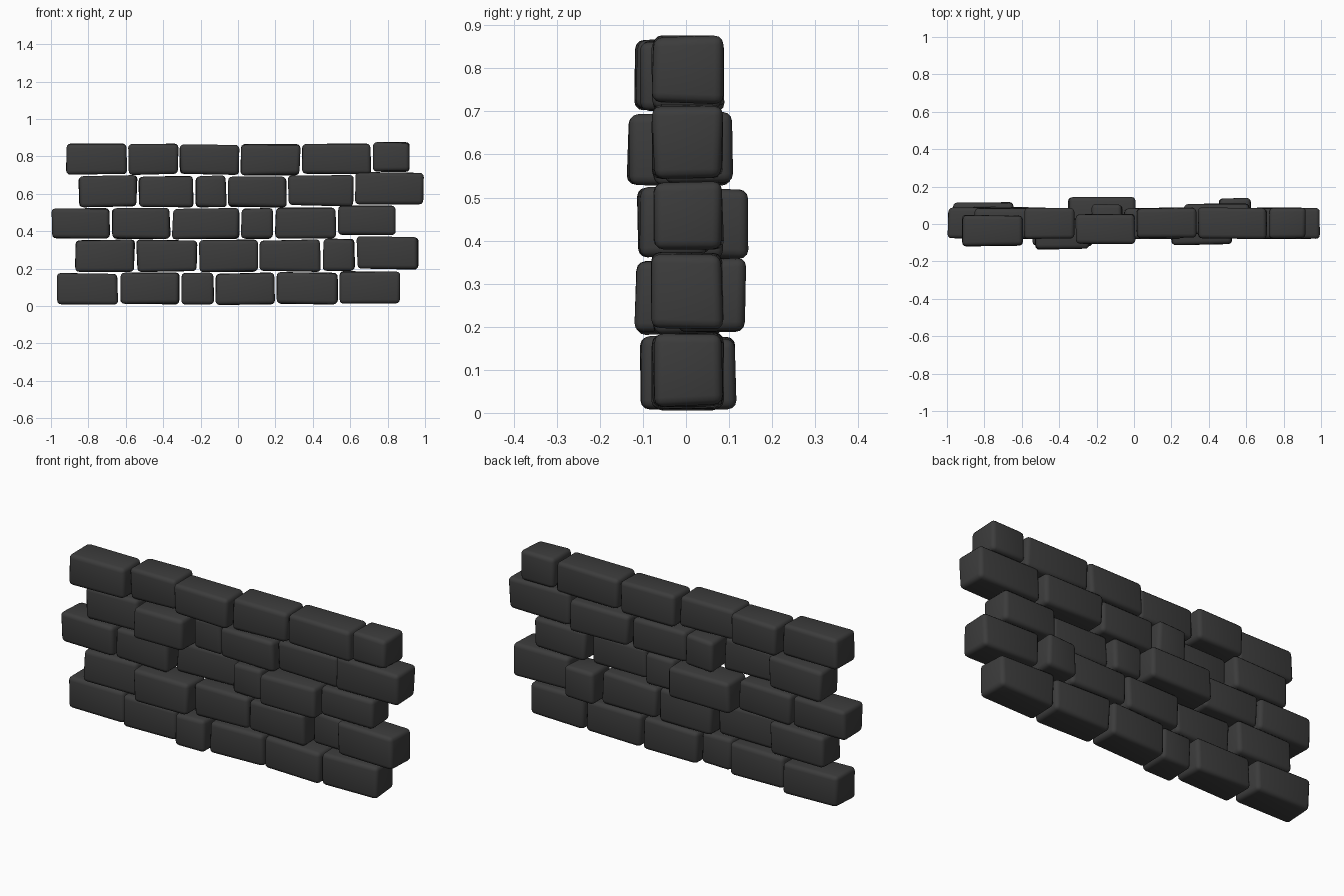
import bpy, bmesh, random
from mathutils import Vector

if "Cube" in bpy.data.objects:
    bpy.data.objects.remove(bpy.data.objects["Cube"])

random.seed(4)

mat = bpy.data.materials.new("dark_stone")
mat.diffuse_color = (0.045, 0.045, 0.045, 1)
mat.use_nodes = True
mat.node_tree.nodes["Principled BSDF"].inputs["Base Color"].default_value = mat.diffuse_color

# Courses from the ground up: brick x spans run between joints
COURSES = [
    [-0.97, -0.635, -0.305, -0.123, 0.205, 0.54, 0.872],
    [-0.875, -0.545, -0.21, 0.112, 0.45, 0.632, 0.97],
    [-1.0, -0.677, -0.355, 0.012, 0.195, 0.533, 0.85],
    [-0.855, -0.533, -0.23, -0.055, 0.265, 0.625, 0.997],
    [-0.922, -0.588, -0.313, 0.012, 0.34, 0.717, 0.925],
]
# Height of each course at its left bricks and at its right end brick
HEIGHTS = [
    ((0.005, 0.178), (0.012, 0.188)),
    ((0.182, 0.355), (0.195, 0.373)),
    ((0.356, 0.525), (0.375, 0.541)),
    ((0.528, 0.698), (0.543, 0.717)),
    ((0.700, 0.868), (0.715, 0.878)),
]
# Bricks pushed in or out of the wall: (course, brick) -> y shift
SHIFT = {
    (0, 0): 0.03, (0, 2): -0.03,
    (1, 0): 0.01, (1, 1): -0.04, (1, 4): 0.055,
    (2, 2): 0.055, (2, 4): -0.033,
    (3, 1): -0.058, (3, 2): 0.02, (3, 4): 0.025,
    (4, 0): -0.04, (4, 2): -0.03,
}


def brick(name, x0, x1, y0, y1, z0, z1):
    """Rounded stone block with slightly irregular corners."""
    bm = bmesh.new()
    bmesh.ops.create_cube(bm, size=1)
    size = Vector((x1 - x0, y1 - y0, z1 - z0))
    mid = Vector((x0 + x1, y0 + y1, z0 + z1)) / 2
    for v in bm.verts:
        inset = Vector([random.uniform(0, 0.010) for _ in range(3)])
        v.co = mid + Vector([c * s - (i if c > 0 else -i)
                             for c, s, i in zip(v.co, size, inset)])
    bmesh.ops.bevel(bm, geom=bm.edges[:], offset=0.021, segments=3,
                    profile=0.5, affect='EDGES', clamp_overlap=True)
    me = bpy.data.meshes.new(name)
    bm.to_mesh(me)
    bm.free()
    me.materials.append(mat)
    ob = bpy.data.objects.new(name, me)
    bpy.context.collection.objects.link(ob)
    for p in me.polygons:
        p.use_smooth = True


# Lay the wall
for r, xs in enumerate(COURSES):
    left, right = HEIGHTS[r]
    for i in range(6):
        t = (0, 0, 0, 0, 0.3, 1)[i]
        z0 = left[0] + (right[0] - left[0]) * t
        z1 = left[1] + (right[1] - left[1]) * t
        dy = SHIFT.get((r, i), 0)
        brick(f"brick_{r + 1}_{i + 1}", xs[i], xs[i + 1] - 0.003,
              -0.082 + dy, 0.090 + dy, z0 - 0.002 * (r > 0), z1 + 0.002)
